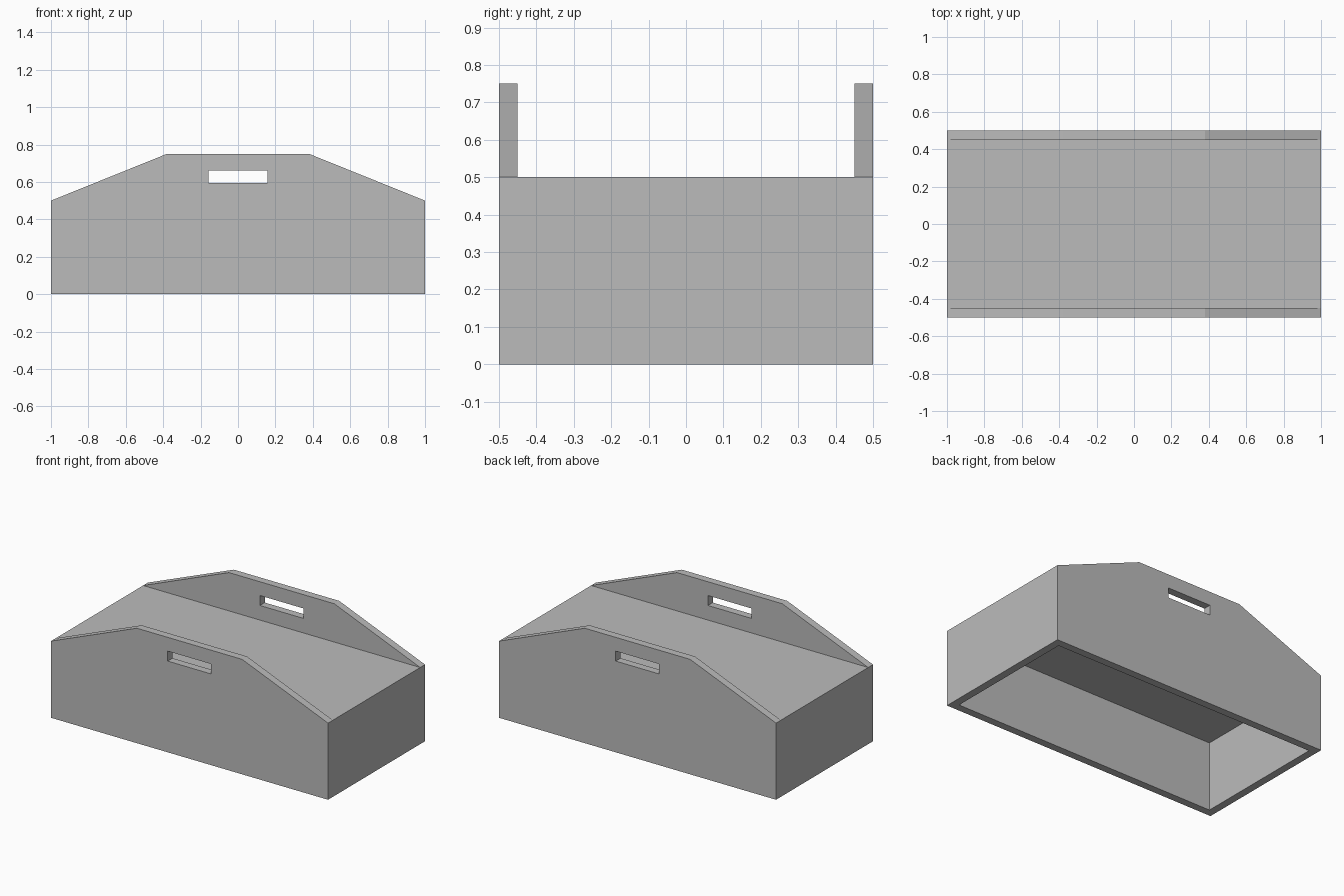
import bpy
import bmesh
import math
from mathutils import Matrix

default = bpy.data.objects.get("Cube")
if default:
    bpy.data.objects.remove(default, do_unlink=True)

# One plain grey for the whole box
grey = bpy.data.materials.new("plain grey")
grey.use_nodes = True
colour = (0.5, 0.5, 0.5, 1)
grey.diffuse_color = colour
grey.node_tree.nodes["Principled BSDF"].inputs["Base Color"].default_value = colour

LENGTH, DEPTH, HEIGHT, WALL = 1.0, 0.5, 0.5, 0.05


def extruded(name, loops, y, thickness):
    """Extrude x-z outlines along y; later loops become holes."""
    curve = bpy.data.curves.new(name + " outline", 'CURVE')
    curve.dimensions = '2D'
    curve.fill_mode = 'BOTH'
    curve.extrude = thickness / 2
    for loop in loops:
        spline = curve.splines.new('POLY')
        spline.points.add(len(loop) - 1)
        for point, (x, z) in zip(spline.points, loop):
            point.co = (x, z, 0, 1)
        spline.use_cyclic_u = True
        spline.use_smooth = False
    helper = bpy.data.objects.new(name + " outline", curve)
    bpy.context.collection.objects.link(helper)
    graph = bpy.context.evaluated_depsgraph_get()
    mesh = bpy.data.meshes.new_from_object(helper.evaluated_get(graph))
    bpy.data.objects.remove(helper, do_unlink=True)
    bpy.data.curves.remove(curve)

    # Stand the shape upright and weld it into a clean solid
    bm = bmesh.new()
    bm.from_mesh(mesh)
    bmesh.ops.transform(bm, verts=bm.verts, matrix=Matrix.Translation((0, y, 0))
                        @ Matrix.Rotation(math.pi / 2, 4, 'X'))
    bmesh.ops.remove_doubles(bm, verts=bm.verts, dist=0.0001)
    bmesh.ops.dissolve_limit(bm, angle_limit=0.01, verts=bm.verts, edges=bm.edges)
    bmesh.ops.recalc_face_normals(bm, faces=bm.faces)
    for face in bm.faces:
        face.smooth = False
    bm.to_mesh(mesh)
    bm.free()
    mesh.name = name
    mesh.materials.clear()
    mesh.materials.append(grey)
    obj = bpy.data.objects.new(name, mesh)
    bpy.context.collection.objects.link(obj)
    return obj


# Lid and two end walls, open underneath
inner, ceiling = LENGTH - WALL, HEIGHT - WALL
shell = [(-LENGTH, 0), (-LENGTH, HEIGHT), (LENGTH, HEIGHT), (LENGTH, 0),
         (inner, 0), (inner, ceiling), (-inner, ceiling), (-inner, 0)]
extruded("lid_and_end_walls", [shell], 0, 2 * (DEPTH - WALL))

# Front and back panels rising to a handle with a hand slot
panel = [(-LENGTH, 0), (LENGTH, 0), (LENGTH, HEIGHT),
         (0.38, 0.75), (-0.38, 0.75), (-LENGTH, HEIGHT)]
slot = [(-0.157, 0.595), (-0.157, 0.66), (0.157, 0.66), (0.157, 0.595)]
for name, side in (("front_panel", -1), ("back_panel", 1)):
    extruded(name, [panel, slot], side * (DEPTH - WALL / 2), WALL)
